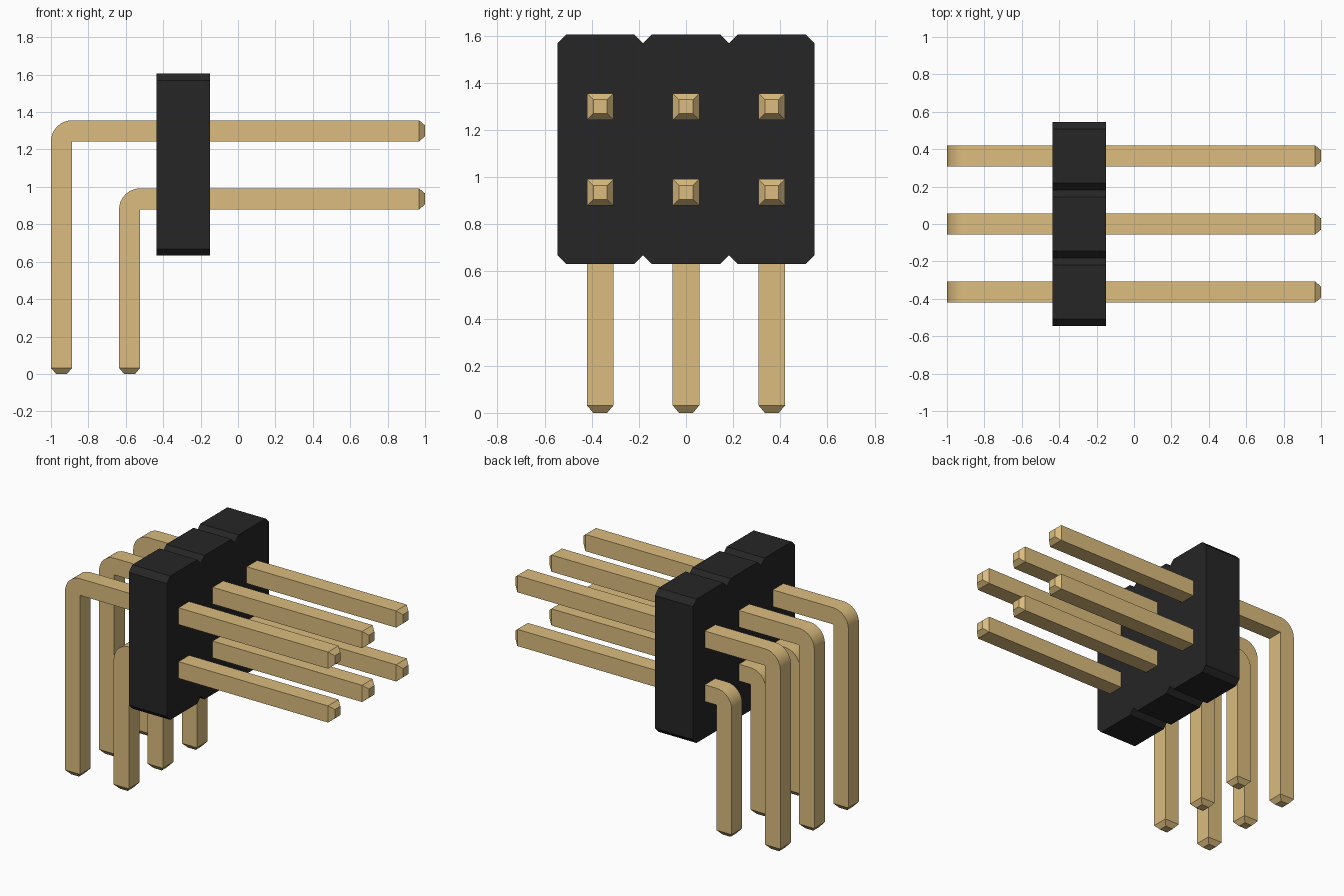
import bpy, bmesh
from math import sin, cos, pi, radians

cube = bpy.data.objects.get("Cube")
if cube:
    bpy.data.objects.remove(cube, do_unlink=True)


def material(name, color):
    m = bpy.data.materials.new(name)
    m.use_nodes = True
    m.diffuse_color = color
    m.node_tree.nodes["Principled BSDF"].inputs["Base Color"].default_value = color
    return m


gold = material("gold", (0.708, 0.504, 0.21, 1))
black = material("black plastic", (0.02, 0.019, 0.019, 1))


def finish(name, bm, mat):
    bmesh.ops.remove_doubles(bm, verts=bm.verts, dist=0.0005)
    bmesh.ops.recalc_face_normals(bm, faces=bm.faces)
    mesh = bpy.data.meshes.new(name)
    bm.to_mesh(mesh)
    bm.free()
    mesh.materials.append(mat)
    ob = bpy.data.objects.new(name, mesh)
    bpy.context.collection.objects.link(ob)
    return ob


PITCH = 0.364
W = 0.113       # pin thickness
TAPER = 0.032   # length of a pointed tip
INSET = 0.027   # how far a tip narrows on each side


# Housing: outline in y and z with notches between columns, extruded along x
def housing(x0, x1, z0, z1):
    half, cut = PITCH / 2, 0.037
    top = []
    for i in (-1, 0, 1):
        y = i * PITCH
        top += [(y - half, z1 - cut), (y - half + cut, z1),
                (y + half - cut, z1), (y + half, z1 - cut)]
    bottom = [(y, z0 + z1 - z) for y, z in reversed(top)]
    outline = list(dict.fromkeys(top + bottom))
    bm = bmesh.new()
    face = bm.faces.new([bm.verts.new((x0, y, z)) for y, z in outline])
    ext = bmesh.ops.extrude_face_region(bm, geom=[face])
    moved = [v for v in ext["geom"] if isinstance(v, bmesh.types.BMVert)]
    bmesh.ops.translate(bm, verts=moved, vec=(x1 - x0, 0, 0))
    return finish("housing", bm, black)


# Bent pin: square rings swept from the lower tip, round the bend, to the far tip
def pin(name, x, y, z):
    xi, zi = x + W, z - W   # sharp inside corner
    h = W / 2
    rings = [((x + INSET, 0), (xi - INSET, 0), h - INSET),
             ((x, TAPER), (xi, TAPER), h)]
    steps = 8
    for i in range(steps + 1):
        a = pi / 2 * i / steps
        rings.append(((xi - W * cos(a), zi + W * sin(a)), (xi, zi), h))
    rings += [((1 - TAPER, z), (1 - TAPER, zi), h),
              ((1, z - INSET), (1, zi + INSET), h - INSET)]
    bm = bmesh.new()
    loops = []
    for (ox, oz), (ix, iz), w in rings:
        loops.append([bm.verts.new(p) for p in (
            (ox, y - w, oz), (ox, y + w, oz), (ix, y + w, iz), (ix, y - w, iz))])
    for a, b in zip(loops, loops[1:]):
        for k in range(4):
            n = (k + 1) % 4
            bm.faces.new((a[k], a[n], b[n], b[k]))
    bm.faces.new(loops[0])
    bm.faces.new(loops[-1])
    ob = finish(name, bm, gold)
    bpy.ops.object.select_all(action="DESELECT")
    ob.select_set(True)
    bpy.context.view_layer.objects.active = ob
    bpy.ops.object.shade_smooth_by_angle(angle=radians(30))


housing(-0.435, -0.15, 0.632, 1.605)
for side, col in (("right", -1), ("middle", 0), ("left", 1)):
    pin("upper_pin_" + side, -1, col * PITCH, 1.356)
    pin("lower_pin_" + side, -1 + PITCH, col * PITCH, 1.356 - PITCH)
